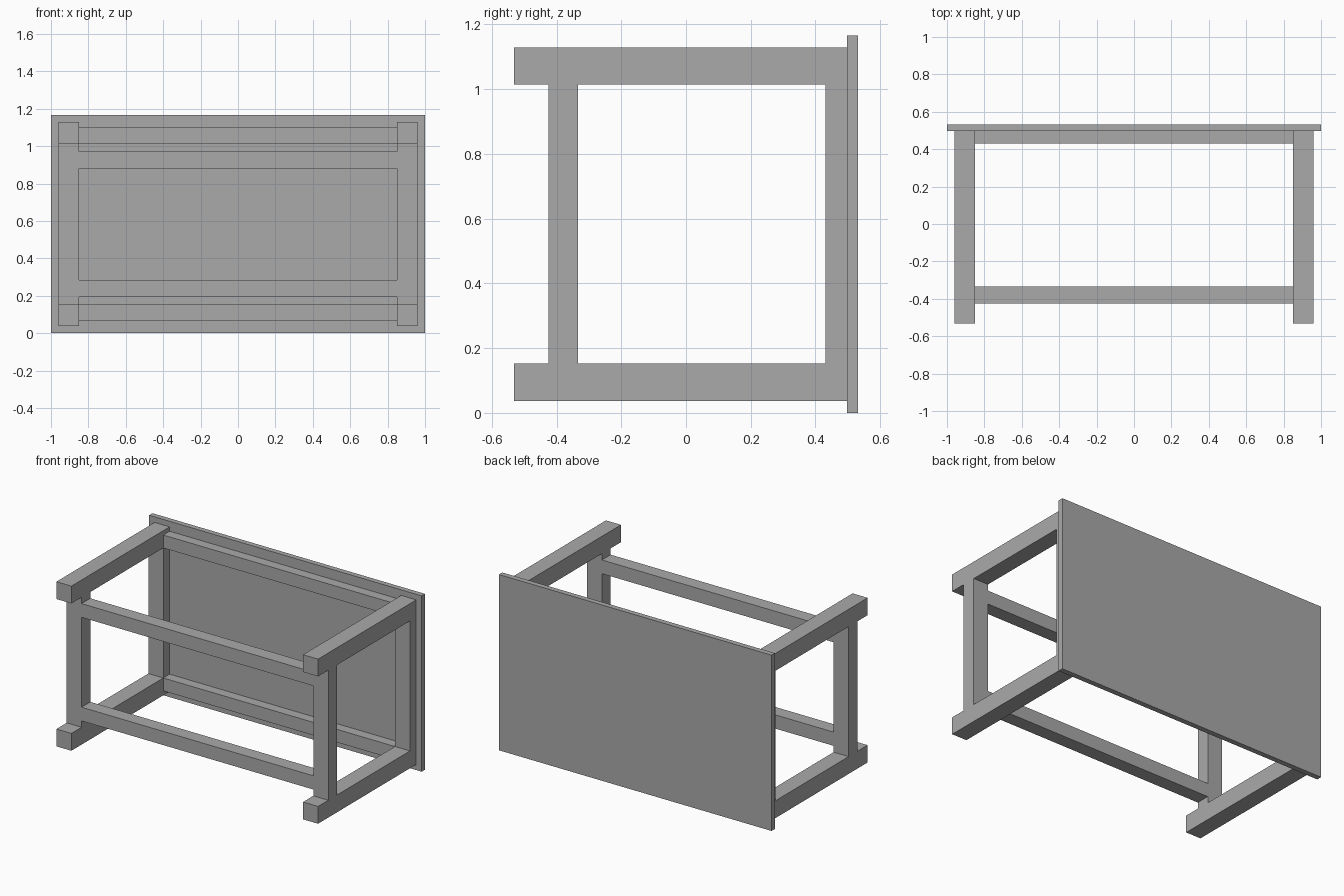
import bpy
import bmesh

cube = bpy.data.objects.get("Cube")
if cube:
    bpy.data.objects.remove(cube, do_unlink=True)

grey = bpy.data.materials.new("plain grey")
grey.use_nodes = True
colour = (0.4, 0.4, 0.4, 1)
grey.diffuse_color = colour
grey.node_tree.nodes["Principled BSDF"].inputs["Base Color"].default_value = colour

MID = 0.583                      # middle height of the table lying on its side
INNER, OUTER = 0.85, 0.96        # inner and outer faces of the legs
TOP_UNDER, TOP_OUT = 0.497, 0.532


def box(name, x, y, z):
    """Flat-faced box spanning the given (low, high) ranges."""
    bm = bmesh.new()
    bmesh.ops.create_cube(bm, size=1)
    spans = (x, y, z)
    for v in bm.verts:
        v.co = [(lo + hi) / 2 + c * (hi - lo) for c, (lo, hi) in zip(v.co, spans)]
    mesh = bpy.data.meshes.new(name)
    bm.to_mesh(mesh)
    bm.free()
    mesh.materials.append(grey)
    obj = bpy.data.objects.new(name, mesh)
    bpy.context.collection.objects.link(obj)
    return obj


def span(side, near, far):
    return tuple(sorted((side * near, side * far)))


def level(side, near, far):
    lo, hi = span(side, near, far)
    return MID + lo, MID + hi


# Table top, standing upright at the back
box("table_top", (-1, 1), (TOP_UNDER, TOP_OUT), (0, 2 * MID))

# Four legs, and the short rails joining each pair
for side, s in (("left", 1), ("right", -1)):
    x = span(s, INNER, OUTER)
    for height, h in (("upper", 1), ("lower", -1)):
        box(f"{side}_{height}_leg", x, (-TOP_OUT, TOP_UNDER), level(h, 0.431, 0.546))
    short = (MID - 0.431, MID + 0.431)
    box(f"{side}_short_stretcher", x, (-0.425, -0.333), short)
    box(f"{side}_short_apron", x, (0.431, TOP_UNDER), short)

# Long stretchers near the feet and long aprons under the top
for height, h in (("upper", 1), ("lower", -1)):
    box(f"{height}_long_stretcher", (-INNER, INNER), (-0.425, -0.333), level(h, 0.298, 0.389))
    box(f"{height}_long_apron", (-INNER, INNER), (0.431, TOP_UNDER), level(h, 0.431, 0.517))
